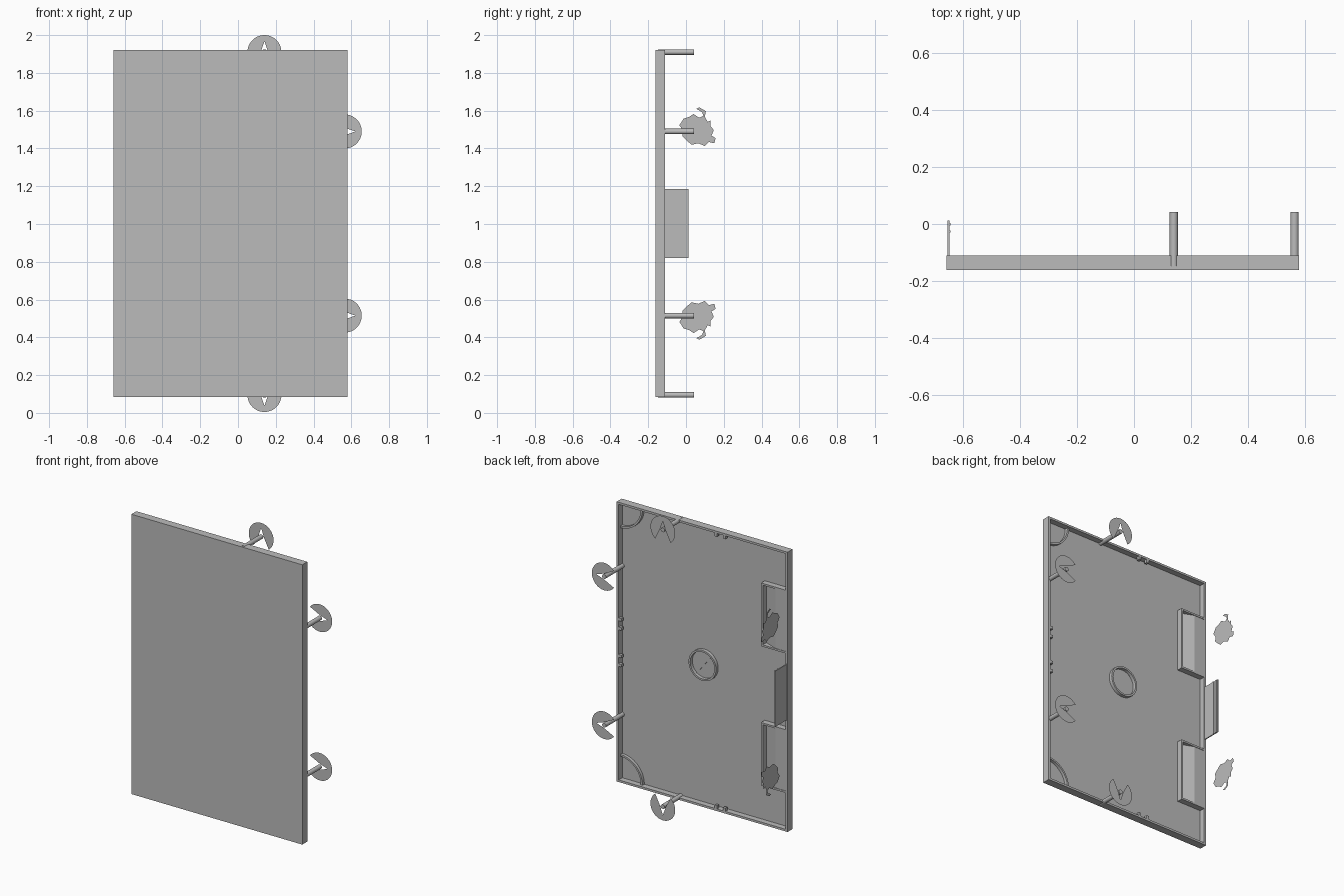
import bpy, bmesh, math
from mathutils import Vector

cube = bpy.data.objects.get("Cube")
if cube:
    bpy.data.objects.remove(cube)

grey = bpy.data.materials.new("plain grey")
grey.use_nodes = True
GREY = (0.5, 0.5, 0.5, 1)
grey.diffuse_color = GREY
grey.node_tree.nodes["Principled BSDF"].inputs["Base Color"].default_value = GREY

X0, X1, Z0, Z1 = -0.66, 0.58, 0.085, 1.92
FRONT, FLOOR, BACK = -0.162, -0.148, -0.11
MID = (Z0 + Z1) / 2
WALL = 0.014


def finish(name, bm):
    bmesh.ops.recalc_face_normals(bm, faces=bm.faces)
    mesh = bpy.data.meshes.new(name)
    bm.to_mesh(mesh)
    bm.free()
    mesh.materials.append(grey)
    obj = bpy.data.objects.new(name, mesh)
    bpy.context.scene.collection.objects.link(obj)
    return obj


def box(name, x, y, z):
    bm = bmesh.new()
    bmesh.ops.create_cube(bm, size=1)
    for v in bm.verts:
        v.co = Vector([a + (c + 0.5) * (b - a) for c, (a, b) in zip(v.co, (x, y, z))])
    return finish(name, bm)


def prism(name, points, push=None):
    """Flat polygon, pushed out into a solid when a direction is given."""
    bm = bmesh.new()
    face = bm.faces.new([bm.verts.new(p) for p in points])
    if push:
        out = bmesh.ops.extrude_face_region(bm, geom=[face], use_keep_orig=True)
        moved = [g for g in out["geom"] if isinstance(g, bmesh.types.BMVert)]
        bmesh.ops.translate(bm, vec=push, verts=moved)
    return finish(name, bm)


def smooth(obj):
    bpy.ops.object.select_all(action="DESELECT")
    obj.select_set(True)
    bpy.context.view_layer.objects.active = obj
    bpy.ops.object.shade_smooth_by_angle()


def rib(name, cx, cz, radius, start, sweep, height):
    """Curved rib standing on the inner floor."""
    count = 32
    arc = [(math.cos(start + sweep * i / count), math.sin(start + sweep * i / count))
           for i in range(count + 1)]
    bm = bmesh.new()
    rows = [[bm.verts.new((cx + c * r, y, cz + s * r)) for r, y in
             ((radius, FLOOR), (radius, FLOOR + height),
              (radius - 0.012, FLOOR + height), (radius - 0.012, FLOOR))] for c, s in arc]
    for a, b in zip(rows, rows[1:]):
        for k in range(3):
            bm.faces.new((a[k], a[k + 1], b[k + 1], b[k]))
    bmesh.ops.remove_doubles(bm, verts=bm.verts, dist=0.0001)
    smooth(finish(name, bm))


# Front panel and its rim
box("panel", (X0, X1), (FRONT, FLOOR), (Z0, Z1))
box("rim_top", (X0, X1), (FLOOR, BACK), (Z1 - WALL, Z1))
box("rim_bottom", (X0, X1), (FLOOR, BACK), (Z0, Z0 + WALL))
box("rim_left", (X1 - WALL, X1), (FLOOR, BACK), (Z0 + WALL, Z1 - WALL))
box("rim_right", (X0, X0 + WALL), (FLOOR, BACK), (Z0 + WALL, Z1 - WALL))

# Latch plate with two grip ridges
box("latch_plate", (-0.656, -0.649), (BACK, 0.012), (0.82, 1.185))
for y in (-0.03, -0.005):
    box("latch_ridge", (-0.649, -0.645), (y, y + 0.008), (0.82, 1.185))

# Mirrored upper and lower parts
LEAF = [(-.035, .525), (-.013, .56), (.018, .57), (.04, .585), (.07, .565), (.092, .575),
        (.085, .595), (.055, .612), (.07, .62), (.105, .6), (.1, .57), (.115, .543),
        (.13, .55), (.13, .52), (.147, .5), (.135, .47), (.157, .457), (.15, .43),
        (.12, .437), (.1, .415), (.065, .43), (.03, .422), (.003, .445), (-.02, .468),
        (-.013, .495)]
for side, label in ((1, "upper"), (-1, "lower")):
    # Handle pocket: three walls and a ridged bed
    near, far = MID + side * 0.25, MID + side * 0.665
    zs = sorted((near, far))
    box(label + "_pocket_wall", (-0.48, -0.468), (FLOOR, BACK), zs)
    for z in (near, far - side * 0.012):
        box(label + "_pocket_end", (X0, -0.468), (FLOOR, BACK), sorted((z, z + side * 0.012)))
    prism(label + "_pocket_bed",
          [(-0.48, FLOOR, near), (-0.57, BACK - 0.003, near),
           (X0, BACK - 0.003, near), (X0, FLOOR, near)], (0, 0, far - near))
    # Ragged flat leaf beside the pocket
    prism(label + "_leaf", [(-0.655, y, MID + side * (z - 0.015 + 0.01)) for y, z in LEAF])
    # Corner rib
    rib(label + "_corner_rib", X1 - WALL, Z1 - WALL if side > 0 else Z0 + WALL,
        0.16, math.pi, side * math.pi / 2, 0.02)
    # Small pegs along the rim
    for d in (-0.03, 0.03):
        z = MID + side * 0.12 + d
        box(label + "_side_peg", (X1 - 0.035, X1 - WALL), (-0.13, BACK), (z - 0.009, z + 0.009))
        edge = MID + side * (Z1 - MID - 0.025)
        box(label + "_edge_peg", (-0.179 + d, -0.161 + d), (-0.13, BACK),
            (edge - 0.011, edge + 0.011))

# Round rib and its cross bar in the middle of the back
rib("centre_ring", -0.03, MID, 0.1, 0, math.tau, 0.022)
prism("centre_bar", [(-0.087, FLOOR, MID + 0.068), (-0.083, FLOOR, MID + 0.071),
                     (0.027, FLOOR, MID - 0.068), (0.023, FLOOR, MID - 0.071)], (0, 0.004, 0))

# Posts with notched discs, each notch facing the panel
TIP = 0.042
for x, z, turn in ((0.14, 1.91, 0), (0.14, 0.095, math.pi),
                   (0.565, 1.49, -math.pi / 2), (0.565, 0.515, -math.pi / 2)):
    bm = bmesh.new()
    bmesh.ops.create_cone(bm, cap_ends=True, segments=20, radius1=0.0145,
                          radius2=0.0145, depth=TIP - FLOOR)
    for v in bm.verts:
        v.co = Vector((x + v.co.x, v.co.z + (TIP + FLOOR) / 2, z + v.co.y))
    smooth(finish("post", bm))
    gap = math.radians(38)
    outline = [(0.09 * math.sin(a), -0.09 * math.cos(a)) for a in
               (gap + (math.tau - 2 * gap) * i / 40 for i in range(41))]
    outline += [(-0.02, 0), (0, 0.057), (0.02, 0)]
    c, s = math.cos(turn), math.sin(turn)
    prism("disc", [(x + u * c - w * s, TIP - 0.002, z + u * s + w * c) for u, w in outline])
